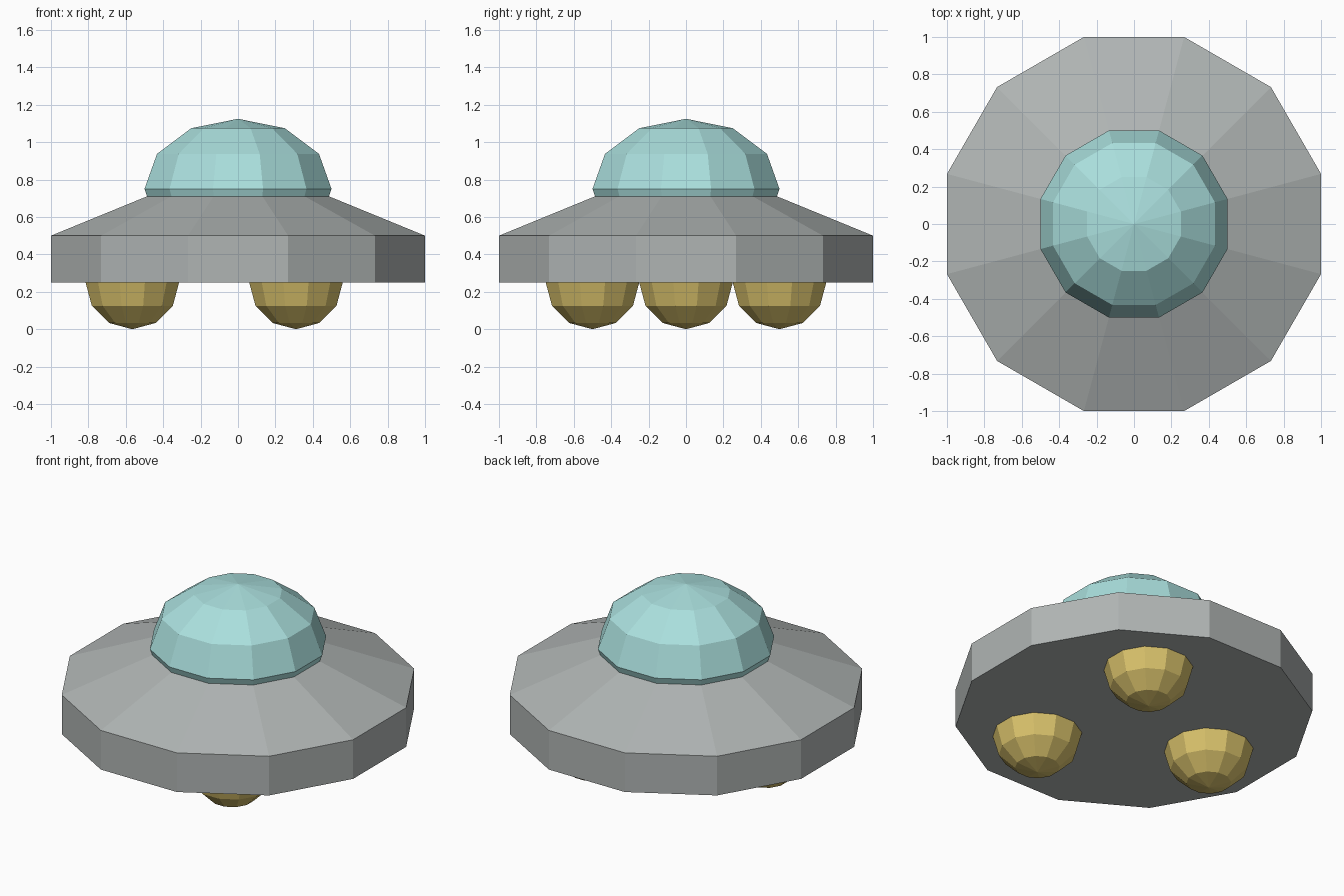
import bpy, math

if "Cube" in bpy.data.objects:
    bpy.data.objects.remove(bpy.data.objects["Cube"])

N = 12                                   # sides on every round part
K = 1 / math.cos(math.pi / N)            # flat-to-flat radius -> corner radius


def material(name, rgb):
    m = bpy.data.materials.new(name)
    lin = [c / 12.92 if c <= 0.04045 else ((c + 0.055) / 1.055) ** 2.4
           for c in (v / 255 for v in rgb)]
    m.diffuse_color = (*lin, 1)
    m.use_nodes = True
    m.node_tree.nodes["Principled BSDF"].inputs["Base Color"].default_value = m.diffuse_color
    return m


def lathe(name, profile, mat, loc=(0, 0, 0)):
    """Spin (radius, z) points, bottom to top, into a closed flat-shaded solid."""
    verts, rings, faces = [], [], []
    for r, z in profile:
        start = len(verts)
        if r < 1e-6:
            verts.append((0, 0, z))
            rings.append([start] * N)
        else:
            for i in range(N):
                a = 2 * math.pi * (i + 0.5) / N
                verts.append((r * K * math.cos(a), r * K * math.sin(a), z))
            rings.append(list(range(start, start + N)))
    for a, b in zip(rings, rings[1:]):
        for i in range(N):
            j = (i + 1) % N
            faces.append(list(dict.fromkeys((a[i], a[j], b[j], b[i]))))
    if profile[0][0] > 1e-6:
        faces.append(rings[0][::-1])
    if profile[-1][0] > 1e-6:
        faces.append(rings[-1])
    me = bpy.data.meshes.new(name)
    me.from_pydata(verts, [], faces)
    me.materials.append(mat)
    ob = bpy.data.objects.new(name, me)
    ob.location = loc
    bpy.context.collection.objects.link(ob)
    return ob


def ball(r, h, first, last):
    """Profile of a squashed ball, 30 degrees per ring."""
    return [(r * math.cos(math.radians(t)), h * math.sin(math.radians(t)))
            for t in range(first, last + 1, 30)]


grey = material("hull grey", (176, 181, 180))
teal = material("dome teal", (170, 223, 221))
gold = material("foot gold", (216, 193, 107))

# Saucer hull: upright rim and sloping upper deck
lathe("hull", [(1, 0.25), (1, 0.5), (0.39, 0.75)], grey)

# Cockpit dome, its lower ring sinking into the deck
lathe("dome", ball(0.5, 0.375, -30, 90), teal, (0, 0, 0.75))

# Three landing feet under the hull
for name, x, y in (("left_foot", -0.565, 0), ("front_foot", 0.31, -0.5), ("back_foot", 0.31, 0.5)):
    lathe(name, ball(0.25, 0.25, -90, 0), gold, (x, y, 0.25))
